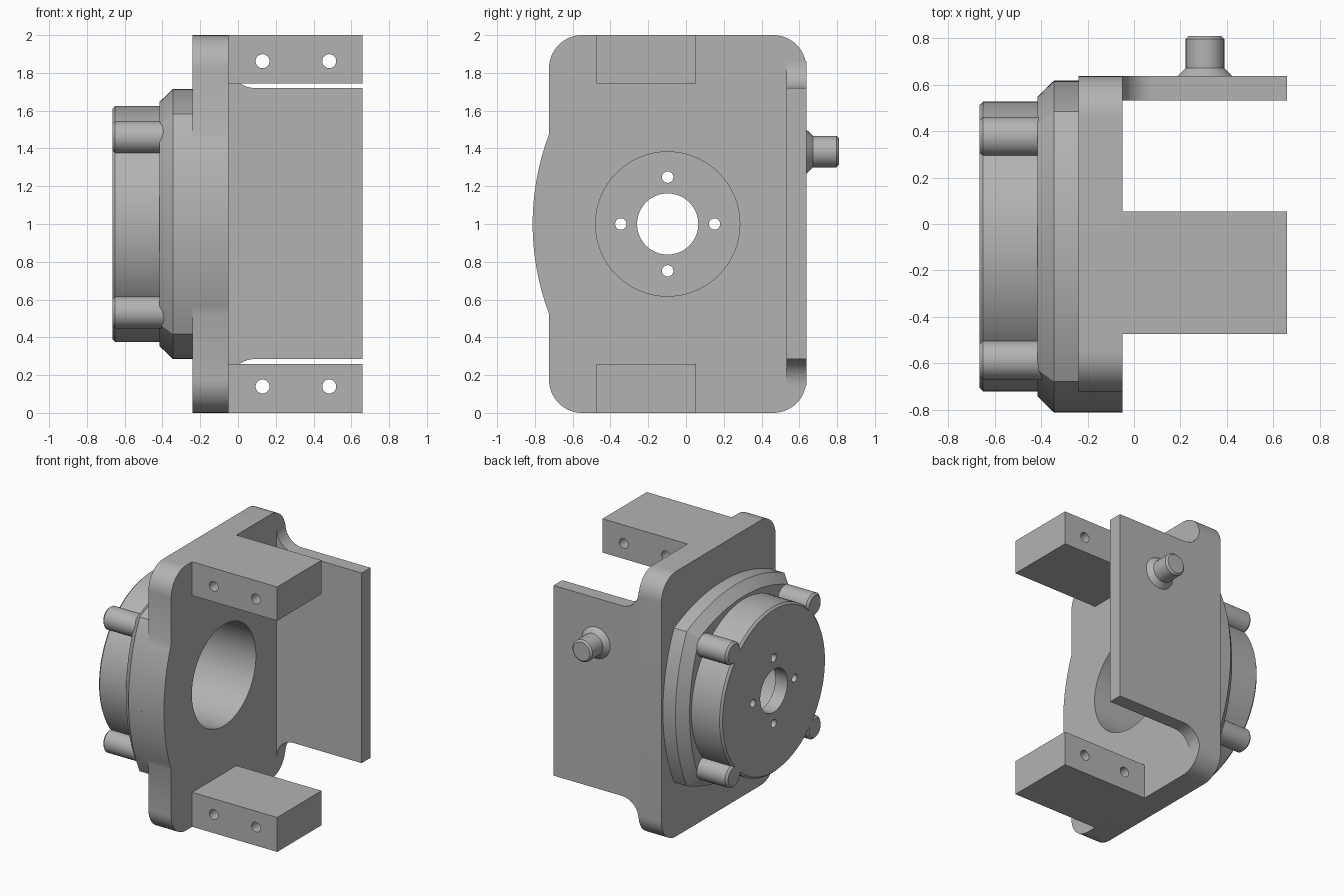
import bpy, bmesh
from math import sin, cos, acos, pi, sqrt, radians

if "Cube" in bpy.data.objects:
    bpy.data.objects.remove(bpy.data.objects["Cube"])

grey = bpy.data.materials.new("machined grey")
grey.use_nodes = True
colour = (0.45, 0.45, 0.45, 1)
grey.diffuse_color = colour
grey.node_tree.nodes["Principled BSDF"].inputs["Base Color"].default_value = colour

CY, CZ = -0.097, 1.0          # bore axis
ARC, SHIFT = 1.34, 0.625      # bowed side radius, and its centre offset


def arc(u, v, r, start, end, n):
    """Points of an arc, angles in radians."""
    return [(u + r * cos(start + (end - start) * i / n),
             v + r * sin(start + (end - start) * i / n)) for i in range(n + 1)]


def circle(u, v, r, n=64):
    return arc(u, v, r, 0, 2 * pi, n)[:-1]


def rect(u0, u1, v0, v1):
    return [(u0, v0), (u1, v0), (u1, v1), (u0, v1)]


def loft(name, axis, sections):
    """Solid through outlines stacked along x (outline in y, z) or y (outline in x, z)."""
    bm = bmesh.new()
    rings = []
    for pos, outline in sections:
        rings.append([bm.verts.new((pos, u, v) if axis == "x" else (u, pos, v))
                      for u, v in outline])
    for a, b in zip(rings, rings[1:]):
        for i in range(len(a)):
            j = (i + 1) % len(a)
            bm.faces.new((a[i], a[j], b[j], b[i]))
    bm.faces.new(rings[0])
    bm.faces.new(rings[-1])
    bmesh.ops.recalc_face_normals(bm, faces=bm.faces)
    mesh = bpy.data.meshes.new(name)
    bm.to_mesh(mesh)
    bm.free()
    mesh.materials.append(grey)
    obj = bpy.data.objects.new(name, mesh)
    bpy.context.collection.objects.link(obj)
    return obj


def finish(obj, cutters=()):
    """Cut the holes, then shade smooth with sharp edges kept."""
    bpy.ops.object.select_all(action="DESELECT")
    obj.select_set(True)
    bpy.context.view_layer.objects.active = obj
    for cutter in cutters:
        mod = obj.modifiers.new("hole", "BOOLEAN")
        mod.operation, mod.solver, mod.object = "DIFFERENCE", "EXACT", cutter
        bpy.ops.object.modifier_apply(modifier=mod.name)
    for cutter in cutters:
        bpy.data.objects.remove(cutter)
    bpy.ops.object.shade_smooth_by_angle(angle=radians(25))


def hole(axis, a, b, u, v, r):
    cutter = loft("hole_cutter", axis, [(a, circle(u, v, r)), (b, circle(u, v, r))])
    cutter.hide_render = True
    return cutter


def bore(end):
    return hole("x", end, 0.2, CY, CZ, 0.382)


def bowed_square(inset):
    """Square with four bowed sides meeting at sharp corners."""
    r = ARC - inset
    half = acos(SHIFT / (r * sqrt(2))) - pi / 4
    points = []
    for k in range(4):
        t = k * pi / 2
        points += arc(CY - SHIFT * cos(t), CZ - SHIFT * sin(t), r, t - half, t + half, 24)[:-1]
    return points


# Mounting flange: rounded rectangle with a bow on the front edge
Y0, Y1, R = -0.725, 0.637, 0.175
bow_y = CY + SHIFT
bow = acos((bow_y - Y0) / ARC)
outline = (arc(Y1 - R, R, R, -pi / 2, 0, 16) + arc(Y1 - R, 2 - R, R, 0, pi / 2, 16)
           + arc(Y0 + R, 2 - R, R, pi / 2, pi, 16)
           + arc(bow_y, CZ, ARC, pi - bow, pi + bow, 24)
           + arc(Y0 + R, R, R, pi, 1.5 * pi, 16))
finish(loft("mounting_flange", "x", [(-0.24, outline), (-0.05, outline)]), [bore(-0.5)])

# Raised pad with chamfered rim behind the flange
pad = bowed_square(0)
finish(loft("raised_pad", "x", [(-0.415, bowed_square(0.068)), (-0.345, pad), (-0.24, pad)]),
       [bore(-0.6)])

# Drum with closed end, centre hole and four bolt holes
drum = loft("drum", "x", [(-0.665, circle(CY, CZ, 0.61, 96)), (-0.65, circle(CY, CZ, 0.625, 96)),
                          (-0.415, circle(CY, CZ, 0.625, 96))])
cutters = [bore(-0.565), hole("x", -0.8, -0.3, CY, CZ, 0.162)]
for k in range(4):
    t = k * pi / 2
    cutters.append(hole("x", -0.8, -0.3, CY + 0.248 * cos(t), CZ + 0.248 * sin(t), 0.03))
finish(drum, cutters)

# Four screw bosses around the drum
for sy, side in ((-1, "front"), (1, "back")):
    for sz, level in ((-1, "lower"), (1, "upper")):
        y, z = CY - 0.008 + sy * 0.482, CZ - 0.004 + sz * 0.464
        finish(loft(f"{level}_{side}_boss", "x",
                    [(-0.665, circle(y, z, 0.07, 40)), (-0.65, circle(y, z, 0.085, 40)),
                     (-0.33, circle(y, z, 0.085, 40))]))

# Top and bottom arms with two cross holes each
for name, z0, z1, hz in (("lower_arm", 0, 0.26, 0.14), ("upper_arm", 1.745, 2, 1.862)):
    arm = rect(-0.05, 0.66, z0, z1)
    finish(loft(name, "y", [(-0.475, arm), (0.053, arm)]),
           [hole("y", -0.7, 0.3, x, hz, 0.037) for x in (0.13, 0.483)])

# Back wall with fillets running into the flange
F, LOW, HIGH = 0.14, 0.285, 1.72
wall = ([(0.66, LOW), (0.66, HIGH)]
        + arc(-0.05 + F, HIGH + F, F, 1.5 * pi, pi, 16)
        + arc(-0.05 + F, LOW - F, F, pi, pi / 2, 16))
finish(loft("back_wall", "y", [(0.533, wall), (Y1, wall)]))

# Stud with conical foot on the back wall
finish(loft("stud", "y", [(y, circle(0.306, 1.383, r, 48)) for y, r in
                          ((Y1, 0.118), (0.673, 0.083), (0.797, 0.083), (0.81, 0.07))]))
